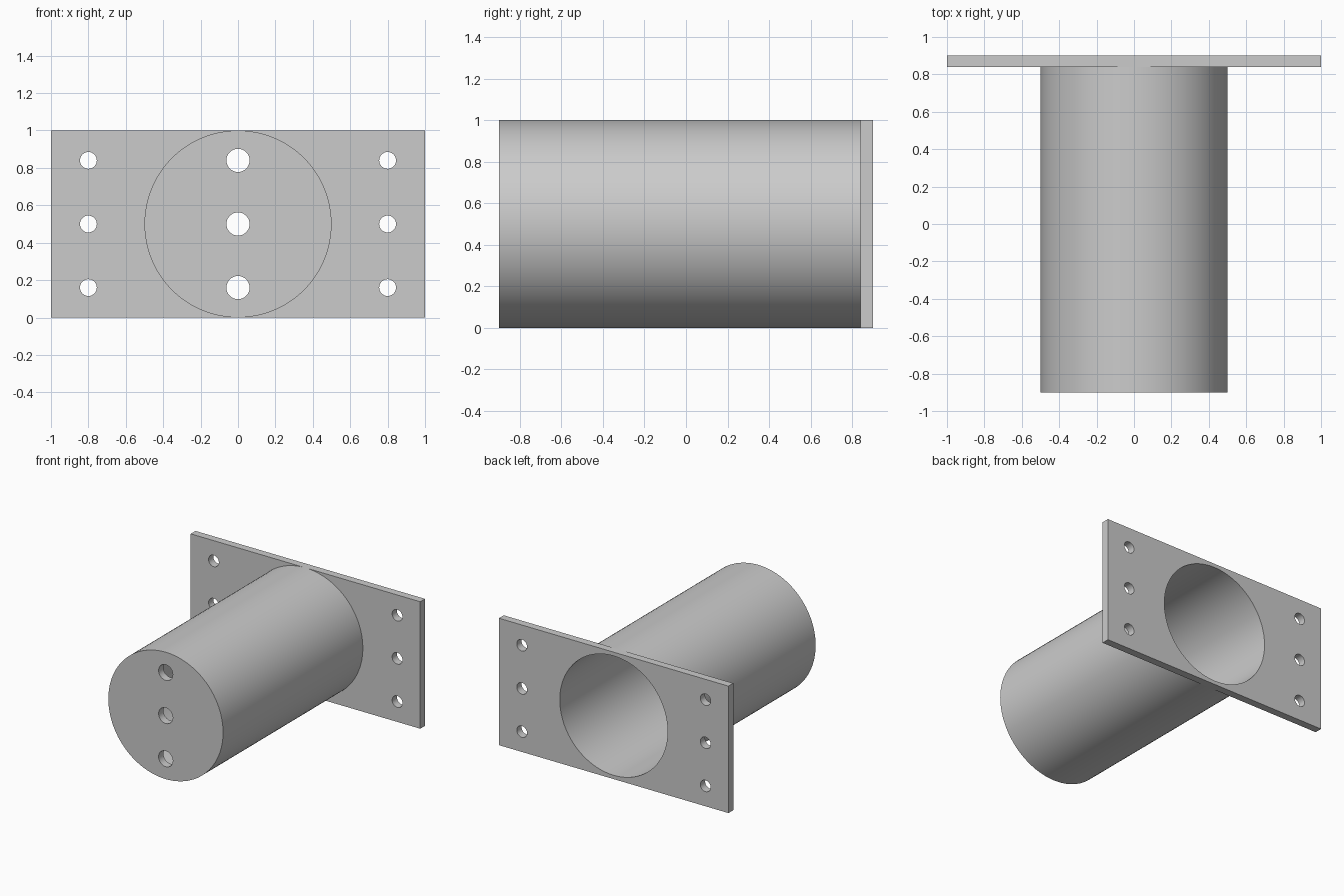
import bpy
import math

if "Cube" in bpy.data.objects:
    bpy.data.objects.remove(bpy.data.objects["Cube"], do_unlink=True)

# Overall sizes
FRONT, BACK = -0.9, 0.9
WALL, PLATE = 0.03, 0.06
RADIUS, MID = 0.5, 0.5
HOLE_ROWS = (0.16, 0.5, 0.84)

steel = bpy.data.materials.new("grey steel")
steel.use_nodes = True
colour = (0.6, 0.6, 0.6, 1)
steel.diffuse_color = colour
steel.node_tree.nodes["Principled BSDF"].inputs["Base Color"].default_value = colour


def rod(name, radius, y0, y1, x=0, z=MID, sides=96):
    """Cylinder lying along y."""
    bpy.ops.mesh.primitive_cylinder_add(
        vertices=sides, radius=radius, depth=y1 - y0,
        location=(x, (y0 + y1) / 2, z), rotation=(math.pi / 2, 0, 0))
    obj = bpy.context.object
    obj.name = name
    return obj


def cut(target, cutters):
    """Subtract each cutter, then discard it."""
    for cutter in cutters:
        cutter.hide_render = True
        mod = target.modifiers.new("cut", "BOOLEAN")
        mod.operation, mod.solver, mod.object = "DIFFERENCE", "EXACT", cutter
        bpy.context.view_layer.objects.active = target
        bpy.ops.object.modifier_apply(modifier=mod.name)
        bpy.data.objects.remove(cutter, do_unlink=True)


def finish(obj):
    obj.data.materials.clear()
    obj.data.materials.append(steel)
    bpy.ops.object.select_all(action="DESELECT")
    obj.select_set(True)
    bpy.context.view_layer.objects.active = obj
    bpy.ops.object.shade_smooth_by_angle(angle=math.radians(30))


# Hollow tube, closed at the front by a cap with three holes
tube = rod("tube", RADIUS, FRONT, BACK - PLATE)
cut(tube, [rod("bore_cutter", RADIUS - WALL, FRONT + PLATE, BACK + 0.1)])
cut(tube, [rod("cap_hole_cutter", 0.062, FRONT - 0.1, FRONT + 0.2, z=z, sides=32)
           for z in HOLE_ROWS])
finish(tube)

# Mounting flange with the open bore and two columns of bolt holes
bpy.ops.mesh.primitive_cube_add(size=1, location=(0, BACK - PLATE / 2, MID))
flange = bpy.context.object
flange.name = "mounting_flange"
flange.scale = (2, PLATE, 1)
bpy.ops.object.transform_apply(location=False, rotation=False, scale=True)
cut(flange, [rod("bore_cutter", RADIUS - WALL, BACK - 0.2, BACK + 0.1)])
cut(flange, [rod("bolt_hole_cutter", 0.045, BACK - 0.2, BACK + 0.1, x, z, 32)
             for x in (-0.8, 0.8) for z in HOLE_ROWS])
finish(flange)
